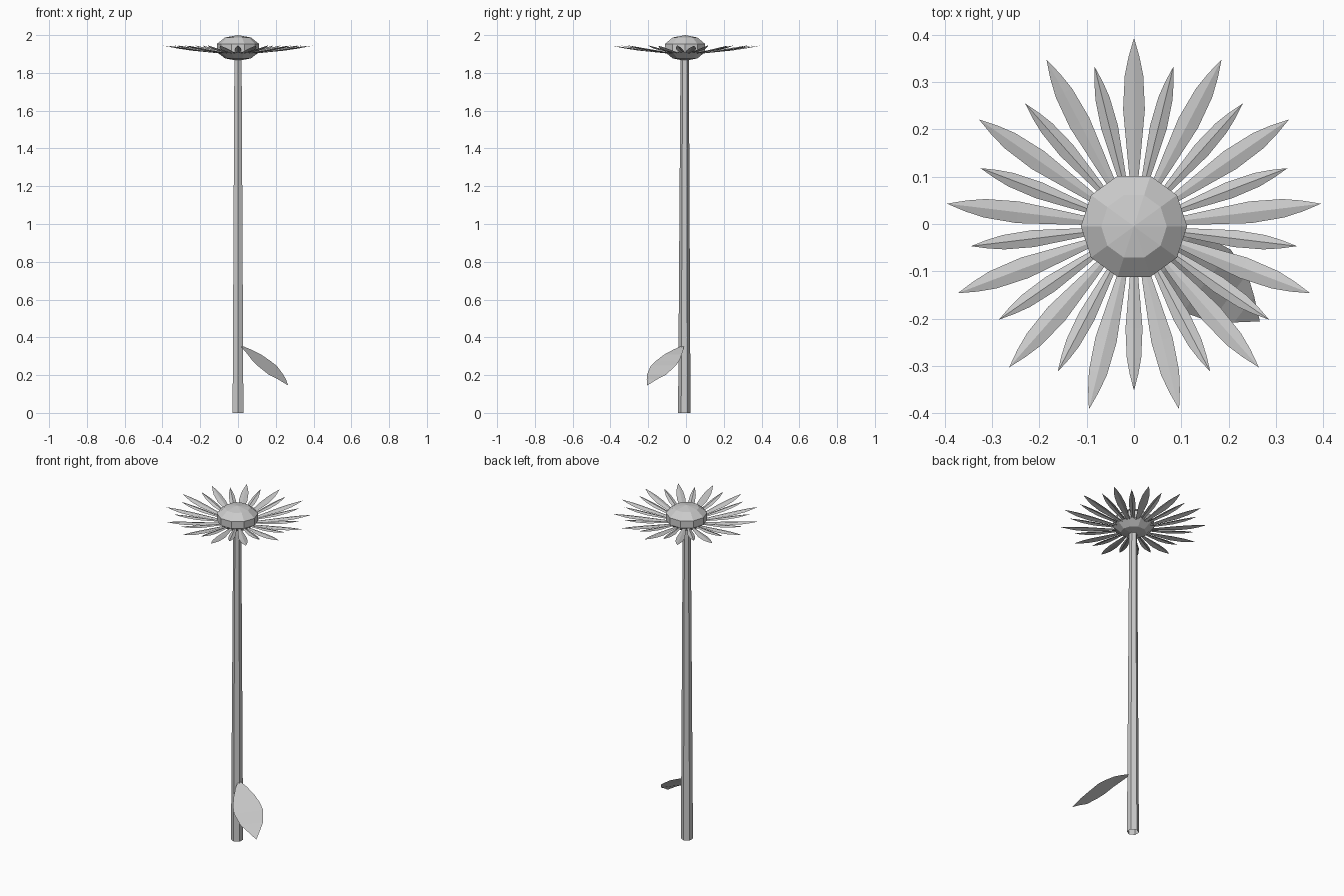
import bpy, bmesh, math
from mathutils import Matrix, Vector

cube = bpy.data.objects.get("Cube")
if cube:
    bpy.data.objects.remove(cube, do_unlink=True)

# One plain grey for the whole flower
grey = bpy.data.materials.new("plain_grey")
grey.use_nodes = True
grey.diffuse_color = (0.6, 0.6, 0.6, 1)
grey.node_tree.nodes["Principled BSDF"].inputs["Base Color"].default_value = (0.6, 0.6, 0.6, 1)

CENTRE_Y = -0.005


def finish(name, bm):
    mesh = bpy.data.meshes.new(name)
    bm.to_mesh(mesh)
    bm.free()
    mesh.materials.append(grey)
    obj = bpy.data.objects.new(name, mesh)
    bpy.context.collection.objects.link(obj)
    return obj


def add_blade(bm, rows, matrix):
    """Pointed blade along +x; rows are (distance, half width, height, fold)."""
    strips = []
    for x, w, z, fold in rows:
        points = [(x, w, z - fold), (x, 0, z), (x, -w, z - fold)] if w else [(x, 0, z)]
        strips.append([bm.verts.new(matrix @ Vector(p)) for p in points])
    for a, b in zip(strips, strips[1:]):
        for i in range(2):
            left = a[i:i + 2] if len(a) > 1 else a
            right = b[i:i + 2] if len(b) > 1 else b
            bm.faces.new(left[::-1] + right)


# Stem: tapered open six-sided tube
bm = bmesh.new()
rings = []
for radius, y, z in [(0.033, -0.009, 0), (0.022, -0.007, 1.89)]:
    rings.append([bm.verts.new((radius * math.sin(i * math.pi / 3),
                                y - radius * math.cos(i * math.pi / 3), z))
                  for i in range(6)])
for i in range(6):
    j = (i + 1) % 6
    bm.faces.new((rings[0][i], rings[0][j], rings[1][j], rings[1][i]))
finish("stem", bm)

# Seed head: flattened ten-sided sphere
bm = bmesh.new()
bmesh.ops.create_uvsphere(bm, u_segments=10, v_segments=5, radius=1,
                          matrix=Matrix.Translation((0, CENTRE_Y, 1.932))
                          @ Matrix.Diagonal((0.118, 0.118, 0.068, 1))
                          @ Matrix.Rotation(math.pi / 2, 4, "Z"))
finish("seed_head", bm)

# Petals: two staggered rings of thirteen folded blades
COUNT = 13
PROFILE = [(0.14, 0.20, 0.0), (0.40, 0.65, 0.3), (0.62, 1.0, 0.55),
           (0.80, 0.85, 0.77), (0.90, 0.5, 0.89), (1.0, 0.0, 1.0)]
for name, length, half_width, base_z, offset in [("long_petals", 0.398, 0.023, 1.900, 0.0),
                                                 ("short_petals", 0.347, 0.018, 1.902, 0.5)]:
    bm = bmesh.new()
    rows = [(t * length, w * half_width, base_z + 0.044 * rise, 0.006 * w)
            for t, w, rise in PROFILE]
    for i in range(COUNT):
        angle = math.pi / 2 + (i + offset) * math.tau / COUNT
        add_blade(bm, rows, Matrix.Translation((0, CENTRE_Y, 0)) @ Matrix.Rotation(angle, 4, "Z"))
    finish(name, bm)

# Leaf: one flat pointed blade drooping from the lower stem
bm = bmesh.new()
rows = [(0, 0, 0.36, 0), (0.05, 0.033, 0.335, 0), (0.097, 0.058, 0.309, 0),
        (0.14, 0.076, 0.278, 0), (0.181, 0.083, 0.25, 0), (0.24, 0.064, 0.203, 0),
        (0.28, 0.035, 0.178, 0), (0.322, 0, 0.145, 0)]
add_blade(bm, rows, Matrix.Translation((0.01, -0.01, 0))
          @ Matrix.Rotation(math.atan2(-0.195, 0.255), 4, "Z"))
finish("leaf", bm)
